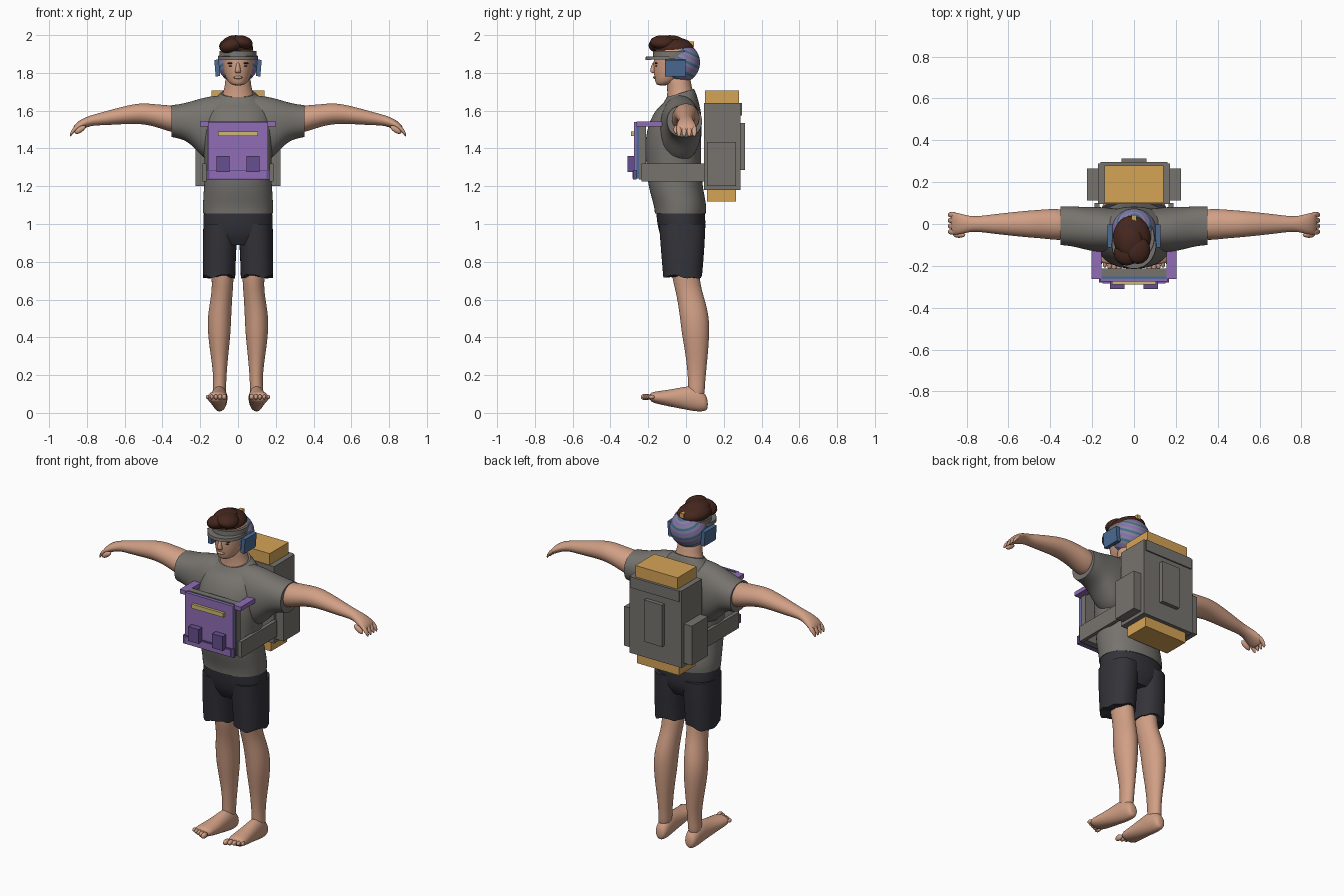
import bpy, bmesh, math, random
from mathutils import Matrix, Vector

random.seed(4)
if "Cube" in bpy.data.objects:
    bpy.data.objects.remove(bpy.data.objects["Cube"])


def material(name, red, green, blue):
    """Flat colour given as 0-255 display values, stored as linear."""
    colour = [(c / 255) ** 2.2 for c in (red, green, blue)] + [1]
    mat = bpy.data.materials.new(name)
    mat.use_nodes = True
    mat.diffuse_color = colour
    mat.node_tree.nodes["Principled BSDF"].inputs["Base Color"].default_value = colour
    return mat


skin = material("skin", 208, 158, 132)
cloth = material("warm grey cloth", 118, 115, 110)
denim = material("charcoal denim", 54, 54, 60)
brown = material("dark brown hair", 70, 43, 35)
purple = material("purple canvas", 142, 108, 180)
violet = material("dark violet", 102, 80, 142)
ochre = material("ochre", 212, 162, 86)
straw = material("straw yellow", 204, 184, 112)
blue = material("steel blue", 76, 106, 146)
slate = material("pale slate", 128, 134, 152)


def finish(name, bm, mats, mirror=False, subdivide=0):
    bmesh.ops.recalc_face_normals(bm, faces=bm.faces)
    mesh = bpy.data.meshes.new(name)
    bm.to_mesh(mesh)
    bm.free()
    obj = bpy.data.objects.new(name, mesh)
    bpy.context.scene.collection.objects.link(obj)
    for mat in mats:
        mesh.materials.append(mat)
    if mirror:
        obj.modifiers.new("Mirror", "MIRROR").use_mirror_merge = False
    if subdivide:
        sub = obj.modifiers.new("Subdivision", "SUBSURF")
        sub.levels = sub.render_levels = subdivide
    return obj


def loft(name, mat, axis, rings, mirror=False, power=2.0, hard=False, sides=24, ragged=0):
    """Skin rounded cross-sections (x, y, z, radius, radius, optional tilt)."""
    u, v = {"x": (1, 2), "y": (0, 2), "z": (0, 1)}[axis]
    bm = bmesh.new()
    loops = []
    for number, (x, y, z, a, b, *tilt) in enumerate(rings):
        loop = []
        for i in range(sides):
            angle = math.tau * i / sides
            c, s = math.cos(angle), math.sin(angle)
            point = Vector((x, y, z))
            point[u] += a * math.copysign(abs(c) ** (2 / power), c)
            offset = b * math.copysign(abs(s) ** (2 / power), s)
            point[v] += offset
            if tilt:
                point.z += tilt[0] * offset
            if ragged and number == 0:
                point.z += random.uniform(-ragged, ragged)
            loop.append(bm.verts.new(point))
        loops.append(loop)
    for low, high in zip(loops, loops[1:]):
        for i in range(sides):
            j = (i + 1) % sides
            bm.faces.new((low[i], low[j], high[j], high[i]))
    for face in bm.faces:
        face.smooth = True
    crease = bm.edges.layers.float.new("crease_edge")
    for loop in (loops[0], loops[-1]):
        cap = bm.faces.new(loop)
        cap.smooth = not hard
        for edge in cap.edges:
            edge[crease] = 1.0 if hard else 0.0
            edge.smooth = not hard
    return finish(name, bm, [mat], mirror, 2 if sides > 12 else 1)


def box(name, mat, xs, ys, zs, mirror=False, lean=0):
    bm = bmesh.new()
    bmesh.ops.create_cube(bm, size=1)
    spans = (xs, ys, zs)
    centre = Vector([(lo + hi) / 2 for lo, hi in spans])
    size = [hi - lo for lo, hi in spans]
    bm.transform(Matrix.Translation(centre) @ Matrix.Rotation(lean, 4, "Y") @ Matrix.Diagonal((*size, 1)))
    return finish(name, bm, [mat], mirror)


def ball(name, mats, centre, radii, mirror=False, turn=(0, "X"), detail=24, rule=None):
    bm = bmesh.new()
    bmesh.ops.create_uvsphere(bm, u_segments=detail, v_segments=detail, radius=1)
    for face in bm.faces:
        face.smooth = True
        if rule:
            face.material_index = rule(face.calc_center_median())
    spin = Matrix.Rotation(turn[0], 4, turn[1])
    bm.transform(Matrix.Translation(centre) @ spin @ Matrix.Diagonal((*radii, 1)))
    return finish(name, bm, mats, mirror)


# Head, neck and face
loft("neck", skin, "z", [
    (0, -.03, 1.62, .1, .08), (0, -.03, 1.68, .086, .07, .3),
    (0, -.035, 1.73, .068, .064), (0, -.045, 1.8, .068, .065)])
loft("head", skin, "z", [
    (0, -.125, 1.733, .028, .028), (0, -.107, 1.748, .05, .055), (0, -.082, 1.78, .069, .086),
    (0, -.062, 1.82, .08, .112), (0, -.057, 1.87, .087, .115), (0, -.057, 1.92, .086, .11),
    (0, -.06, 1.955, .06, .075)])
loft("nose", skin, "z", [
    (0, -.168, 1.798, .012, .008), (0, -.174, 1.805, .018, .018),
    (0, -.172, 1.82, .013, .018), (0, -.167, 1.86, .008, .01)], sides=12)
ball("lips", [skin], (0, -.163, 1.776), (.024, .012, .008))
ball("eyebrow", [brown], (.038, -.158, 1.851), (.02, .007, .004), True)
ball("eye", [brown], (.037, -.157, 1.836), (.012, .006, .003), True)

# Striped cap with tilted bands, visor, headband and ear boxes
ball("striped_cap", [purple, slate, blue, slate], (0, -.027, 1.85), (.106, .1, .106),
     turn=(-.45, "X"), detail=48, rule=lambda c: int((math.acos(c.z) / math.pi) * 24) % 4)
loft("visor", cloth, "z", [
    (0, -.1, 1.872, .108, .116, .03), (0, -.1, 1.89, .106, .114, .03)], hard=True)
loft("headband", cloth, "z", [
    (0, -.065, 1.875, .1, .112), (0, -.065, 1.915, .098, .11)], hard=True)
box("ear_box", blue, (.098, .122), (-.112, -.002), (1.782, 1.87), True, .08)
box("cap_clip", ochre, (-.012, .012), (.005, .042), (1.94, 1.965))

# Hair swept up over the visor
for name, centre, radii, angle in (
        ("hair_crown", (-.01, -.065, 1.935), (.09, .105, .052), .1),
        ("hair_front", (-.035, -.14, 1.945), (.064, .058, .038), -.3),
        ("hair_quiff", (.02, -.125, 1.962), (.058, .066, .036), .2),
        ("hair_top", (-.02, -.085, 1.965), (.062, .075, .034), -.1)):
    ball(name, [brown], centre, radii, turn=(angle, "Y"))

# Shirt body and sleeves
loft("shirt", cloth, "z", [
    (0, -.03, 1.055, .186, .136), (0, -.03, 1.1, .188, .14), (0, -.055, 1.19, .182, .145),
    (0, -.065, 1.3, .174, .145), (0, -.07, 1.44, .19, .15), (0, -.055, 1.54, .19, .142),
    (0, -.04, 1.61, .17, .118), (0, -.033, 1.66, .13, .09, .3), (0, -.03, 1.693, .09, .073, .3)],
    power=2.2, hard=True)
loft("sleeve", cloth, "x", [
    (.05, -.03, 1.52, .1, .165), (.13, -.03, 1.5, .11, .18), (.19, -.025, 1.51, .108, .158),
    (.25, -.018, 1.537, .1, .112), (.3, -.01, 1.543, .096, .093), (.352, -.008, 1.545, .093, .085)],
    True, 2.2, True)

# Arms, fingers and thumbs
loft("arm", skin, "x", [
    (.31, -.005, 1.55, .07, .07), (.37, -.002, 1.56, .076, .07), (.43, 0, 1.573, .07, .06),
    (.51, 0, 1.587, .064, .056), (.6, 0, 1.577, .055, .048), (.7, 0, 1.56, .043, .037),
    (.77, 0, 1.55, .034, .028), (.815, 0, 1.535, .046, .028), (.855, .002, 1.512, .055, .026),
    (.875, .002, 1.495, .048, .016)], True)
for number in range(4):
    y = -.037 + .027 * number
    loft(f"finger_{number + 1}", skin, "x", [
        (.845, y, 1.515, .014, .014), (.872, y, 1.498, .014, .016),
        (.884, y, 1.478, .012, .014), (.889, y, 1.47, .006, .009)], True, sides=12)
ball("thumb", [skin], (.835, -.052, 1.5), (.034, .014, .015), True, (.6, "Y"))

# Shorts with frayed hems
loft("shorts_hips", denim, "z", [
    (0, -.02, .89, .13, .09), (0, -.02, .94, .182, .12), (0, -.025, 1.01, .188, .13),
    (0, -.03, 1.08, .18, .13)], power=2.3, hard=True)
loft("shorts_leg", denim, "z", [
    (.1, -.018, .722, .086, .104), (.1, -.018, .76, .087, .107), (.098, -.018, .88, .09, .117),
    (.092, -.02, 1.0, .092, .124)], True, 2.3, True, ragged=.014)

# Bare legs, feet and toes
loft("leg", skin, "z", [
    (.1, .055, .07, .036, .044), (.097, .056, .15, .034, .044), (.096, .057, .22, .037, .05),
    (.098, .057, .3, .046, .058), (.1, .051, .42, .061, .074), (.098, .044, .52, .063, .078),
    (.086, .022, .62, .056, .071), (.08, .003, .69, .057, .071), (.086, -.01, .8, .062, .078)], True)
loft("foot", skin, "y", [
    (.097, .116, .045, .02, .024), (.097, .1, .057, .036, .05), (.098, .05, .075, .042, .068),
    (.1, 0, .079, .044, .062), (.104, -.08, .078, .05, .046), (.11, -.15, .081, .055, .034),
    (.113, -.195, .084, .05, .024)], True)
for number in range(5):
    size = .017 - .0015 * number
    ball(f"toe_{number + 1}", [skin], (.073 + .022 * number, -.214 + .008 * number, .084),
         (size * .8, size * 1.5, size), True, detail=12)

# Backpack
box("backpack_body", cloth, (-.172, .172), (.095, .288), (1.18, 1.64))
box("backpack_lid", cloth, (-.16, .16), (.285, .296), (1.575, 1.64))
box("backpack_panel", cloth, (-.06, .06), (.28, .312), (1.285, 1.535))
box("side_pocket", cloth, (.165, .224), (.112, .265), (1.2, 1.435), True)
box("top_roll", ochre, (-.14, .14), (.1, .28), (1.63, 1.708))
box("bottom_roll", ochre, (-.14, .14), (.112, .266), (1.118, 1.19))
box("hip_belt", cloth, (.166, .188), (-.235, .1), (1.225, 1.32), True)

# Chest pack
box("chest_back_board", cloth, (-.165, .165), (-.25, -.212), (1.235, 1.542))
box("chest_lining", blue, (-.16, .16), (-.262, -.25), (1.24, 1.538))
box("chest_panel", purple, (-.16, .16), (-.274, -.262), (1.235, 1.54))
box("chest_ledge", violet, (-.168, .168), (-.28, -.262), (1.235, 1.285))
box("chest_ledge_face", purple, (-.15, .15), (-.284, -.28), (1.24, 1.28))
box("chest_label", straw, (-.105, .105), (-.29, -.272), (1.465, 1.49))
box("chest_pouch", violet, (.045, .114), (-.31, -.27), (1.275, 1.36), True)
box("chest_strap", purple, (.155, .202), (-.262, -.11), (1.517, 1.542), True)
